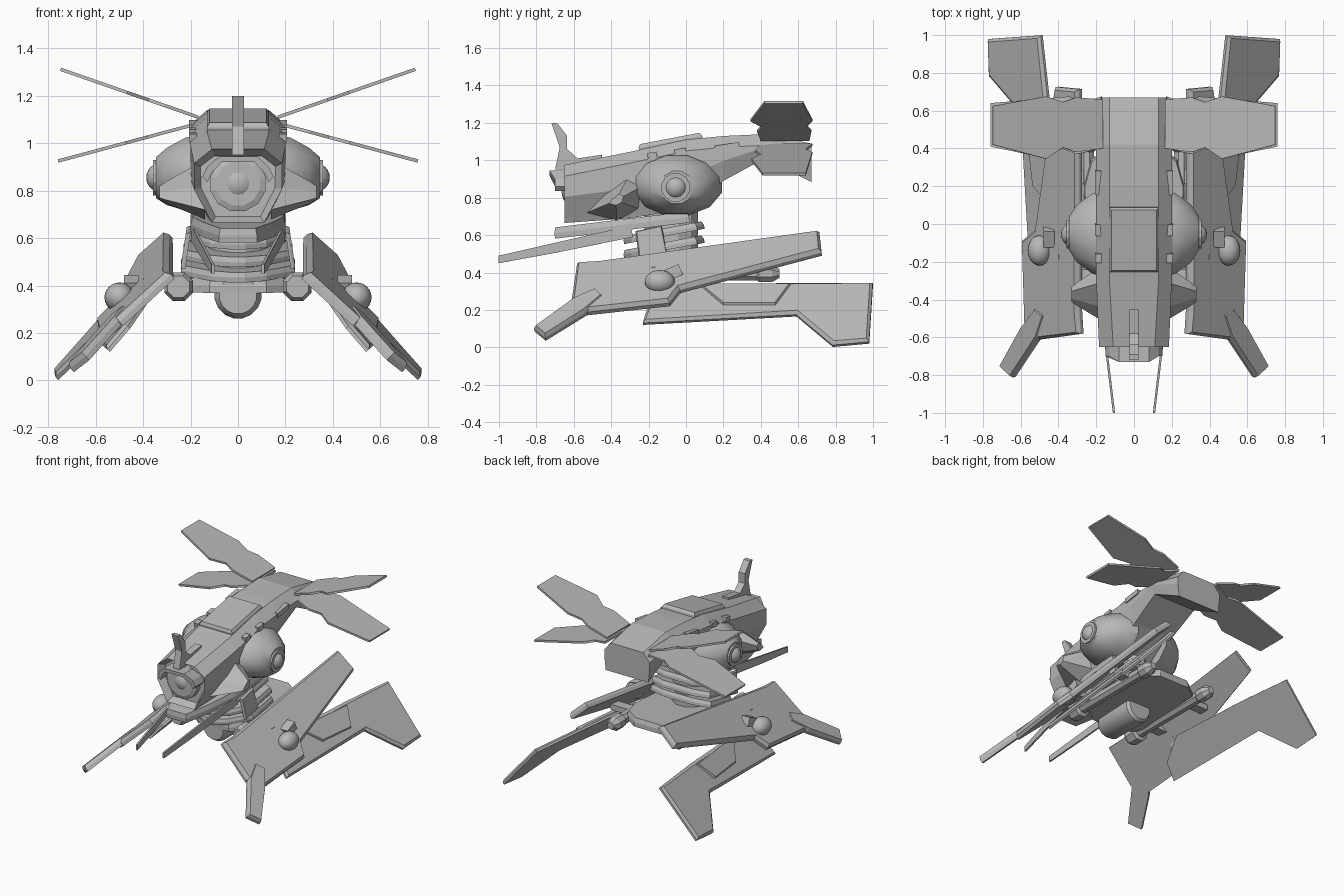
import bpy, bmesh, math
from mathutils import Vector, Matrix

if "Cube" in bpy.data.objects:
    bpy.data.objects.remove(bpy.data.objects["Cube"])

GREY = (0.48, 0.48, 0.48, 1)
mat = bpy.data.materials.new("hull_grey")
mat.use_nodes = True
mat.diffuse_color = GREY
mat.node_tree.nodes["Principled BSDF"].inputs["Base Color"].default_value = GREY


def finish(name, bm, mirror=False, smooth=False):
    bmesh.ops.recalc_face_normals(bm, faces=bm.faces)
    me = bpy.data.meshes.new(name)
    bm.to_mesh(me)
    bm.free()
    ob = bpy.data.objects.new(name, me)
    bpy.context.collection.objects.link(ob)
    me.materials.append(mat)
    if smooth:
        bpy.ops.object.select_all(action="DESELECT")
        ob.select_set(True)
        bpy.context.view_layer.objects.active = ob
        bpy.ops.object.shade_smooth_by_angle(angle=math.radians(35))
    if mirror:
        ob.modifiers.new("mirror", "MIRROR")
    return ob


def loft_mesh(rings):
    """Skin closed rings of equal length and cap both ends."""
    bm = bmesh.new()
    rows = [[bm.verts.new(p) for p in ring] for ring in rings]
    for a, b in zip(rows, rows[1:]):
        for i in range(len(a)):
            j = (i + 1) % len(a)
            bm.faces.new((a[i], a[j], b[j], b[i]))
    caps = [bm.faces.new(rows[0]), bm.faces.new(rows[-1])]
    bmesh.ops.recalc_face_normals(bm, faces=bm.faces)
    return bm, caps


def loft(name, rings, mirror=False, smooth=False):
    return finish(name, loft_mesh(rings)[0], mirror, smooth)


def plate(name, points, thick, chamfer=0.0, mirror=True):
    """Flat plate grown along +x or +z from an outline, with a chamfered outer rim."""
    pts = [Vector(p) for p in points]
    n = sum((a.cross(b) for a, b in zip(pts, pts[1:] + pts[:1])), Vector()).normalized()
    if n.x + n.z < 0:
        n = -n
    body = thick * (0.5 if chamfer else 1)
    bm, caps = loft_mesh([pts, [p + n * body for p in pts]])
    if chamfer:
        bmesh.ops.inset_region(bm, faces=[caps[1]], thickness=chamfer, depth=thick - body)
    return finish(name, bm, mirror)


def ball(name, loc, r, scale=(1, 1, 1), mirror=False):
    bm = bmesh.new()
    bmesh.ops.create_uvsphere(bm, u_segments=20, v_segments=12, radius=r)
    bmesh.ops.transform(bm, verts=bm.verts, matrix=Matrix.Translation(loc) @ Matrix.Diagonal((*scale, 1)))
    return finish(name, bm, mirror, True)


def box(name, loc, size, mirror=False, tilt=0.0):
    bm = bmesh.new()
    bmesh.ops.create_cube(bm, size=1)
    m = Matrix.Translation(loc) @ Matrix.Rotation(tilt, 4, "X") @ Matrix.Diagonal((*size, 1))
    bmesh.ops.transform(bm, verts=bm.verts, matrix=m)
    return finish(name, bm, mirror)


def circle(n, r1, r2, place):
    return [place(r1 * math.cos(2 * math.pi * (i + 0.5) / n),
                  r2 * math.sin(2 * math.pi * (i + 0.5) / n)) for i in range(n)]


def tube(name, x, z, stations, sides, mirror=False, smooth=False):
    """Turned part along y from (y, radius) stations."""
    return loft(name, [circle(sides, r, r, lambda a, b, y=y: (x + a, y, z + b))
                       for y, r in stations], mirror, smooth)


# Fuselage: eight-sided sections from nose to tail
def section(y, top, xt, side, bottom, xb):
    half = [(xt, top), (side, top - 0.06), (side, (top * 0.45 + bottom * 0.55)), (xb, bottom)]
    return [(x, y, z) for x, z in half] + [(-x, y, z) for x, z in reversed(half)]


bm, caps = loft_mesh([
    section(-0.65, 0.975, 0.11, 0.185, 0.665, 0.11),
    section(-0.30, 1.045, 0.13, 0.20, 0.69, 0.13),
    section(0.0, 1.11, 0.13, 0.20, 0.74, 0.15),
    section(0.2, 1.13, 0.13, 0.20, 0.89, 0.16),
    section(0.42, 1.14, 0.13, 0.20, 1.01, 0.17),
    section(0.67, 1.09, 0.13, 0.18, 0.885, 0.17)])
bmesh.ops.inset_region(bm, faces=[caps[0]], thickness=0.03, depth=-0.05)
finish("fuselage", bm)

# Nose sensor, its ring and the brow over it
ball("nose_sensor", (0, -0.58, 0.83), 0.085)
tube("nose_ring", 0, 0.83, [(-0.59, 0.12), (-0.64, 0.12), (-0.65, 0.095)], 12)
brow = [(0.15, 0.86), (0.13, 0.90), (0.08, 0.945)]
brow += [(-x, z) for x, z in reversed(brow)]
brow += [(x * 0.86, z - 0.025) for x, z in reversed(brow)]
loft("nose_brow", [[(x, y - (0.03 if abs(x) < 0.1 else 0), z) for x, z in brow] for y in (-0.6, -0.7)])

# Upright fin on the nose
fin = [(-0.72, 1.2), (-0.69, 1.2), (-0.635, 1.13), (-0.635, 1.06), (-0.58, 1.01), (-0.45, 1.03),
       (-0.45, 0.98), (-0.64, 0.95), (-0.7, 0.95), (-0.675, 1.07)]
plate("nose_fin", [(-0.025, y, z) for y, z in fin], 0.05, mirror=False)

# Roof plate and side vents
plate("roof_plate", [(-0.13, -0.25, 1.05), (0.13, -0.25, 1.05), (0.13, 0.09, 1.115), (-0.13, 0.09, 1.115)],
      0.035, 0.015, False)
for i, (y, z, length) in enumerate([(-0.18, 1.025, 0.05), (-0.03, 1.045, 0.06), (0.22, 1.07, 0.13)]):
    box(f"roof_vent_{i + 1}", (0.19, y, z), (0.035, length, 0.035), True, 0.15)

# Engine pods with round lamps
pod = [(0.12, 0.25, 0.17, 0.87), (0.22, 0.22, 0.16, 0.87), (0.30, 0.16, 0.125, 0.86), (0.345, 0.09, 0.09, 0.855)]
loft("engine_pod", [circle(12, ry, rz, lambda a, b, x=x, z=z: (x, -0.05 + a, z + b))
                    for x, ry, rz, z in pod], True, True)
loft("engine_lamp_rim", [circle(12, 0.078, 0.078, lambda a, b, x=x: (x, -0.055 + a, 0.855 + b))
                         for x in (0.33, 0.358)], True)
ball("engine_lamp", (0.325, -0.055, 0.855), 0.062, mirror=True)

# Pointed cheek fairings ahead of the pods
cheek = [(-0.53, 0.72), (-0.45, 0.82), (-0.3, 0.93), (-0.2, 0.88), (-0.25, 0.74), (-0.37, 0.68)]
loft("cheek_fairing", [[(x, -0.375 + (y + 0.375) * k, 0.785 + (z - 0.785) * k) for y, z in cheek]
                       for x, k in ((0.14, 1), (0.30, 0.38), (0.33, 0.24))], True)


# Four tail blades
def blade(name, outline, tip_z, root_z):
    slope = (tip_z - root_z) / 0.56
    plate(name, [(x, y, root_z + (x - 0.19) * slope) for x, y in outline], 0.014)


blade("upper_tail_blade", [(0.17, 0.40), (0.31, 0.38), (0.38, 0.405), (0.47, 0.345), (0.75, 0.42),
                           (0.75, 0.625), (0.47, 0.675), (0.38, 0.645), (0.31, 0.67), (0.17, 0.66)], 1.305, 1.11)
blade("lower_tail_blade", [(0.17, 0.40), (0.3, 0.37), (0.38, 0.40), (0.47, 0.35), (0.757, 0.41),
                           (0.757, 0.64), (0.34, 0.675), (0.275, 0.64), (0.17, 0.675)], 0.92, 1.07)


# Chin plate and stacked turret neck, each tilted up to the rear
def deck(name, half, z, tilt, thick, chamfer=0.01):
    ring = half + [(-x, y) for x, y in reversed(half)]
    plate(name, [(x, y, z + tilt * y) for x, y in ring], thick, chamfer, False)


deck("chin_plate", [(0.08, -0.70), (0.15, -0.5), (0.2, -0.3), (0.2, 0.02)], 0.665, 0.12, 0.06)
loft("neck_core", [circle(12, 0.13, 0.15, lambda a, b, z=z: (a, -0.08 + b, z)) for z in (0.42, 0.75)])
for i, (z, w) in enumerate([(0.615, 0.2), (0.54, 0.23), (0.475, 0.24)]):
    deck(f"neck_layer_{i + 1}", [(0.03, -0.33), (0.12, -0.29), (w, -0.17), (w, 0.06), (0.12, 0.1)],
         z, 0.19, 0.042)
neck_guard = [(-0.25, 0.47), (-0.27, 0.62), (-0.13, 0.65), (-0.1, 0.5)]
plate("neck_guard", [(0.2 + (0.62 - z) * 0.15, y, z) for y, z in neck_guard], 0.02, 0.008)

# Base plate, belly drum, side tubes and arms
deck("base_plate", [(0.12, -0.28), (0.2, -0.22), (0.26, -0.05), (0.27, 0.2), (0.23, 0.34), (0.12, 0.42)],
     0.38, 0.04, 0.06)
tube("belly_drum", 0, 0.36, [(-0.28, 0.08), (-0.25, 0.1), (0.04, 0.1), (0.06, 0.085)], 16, smooth=True)
tube("side_tube", 0.25, 0.395, [(-0.34, 0.03), (-0.34, 0.05), (-0.31, 0.065), (-0.24, 0.065), (-0.23, 0.04),
                                (0.38, 0.04), (0.39, 0.05), (0.46, 0.05), (0.5, 0.025)], 8, True)
for y in (-0.15, 0.25):
    box("tube_arm", (0.3, y, 0.41), (0.2, 0.07, 0.04), True)

# Forward gun blades
gun = [(-1, 0.49), (-0.3, 0.65), (-0.28, 0.59), (-0.7, 0.505), (-1, 0.45)]
plate("gun_blade", [(0.1 + 0.12 * (1 + y), y, z) for y, z in gun], 0.012)


# Side skirts with forward winglets and lamps
def on_skirt(y, z, out=0.0):
    top = 0.44 + 0.137 * (y + 0.52)
    return (0.265 + (top - z) / 0.9 + out, y, z)


skirt = [(-0.58, 0.43), (-0.46, 0.44), (0.715, 0.6), (0.727, 0.49), (-0.03, 0.29), (-0.085, 0.22),
         (-0.54, 0.17), (-0.61, 0.23)]
plate("side_skirt", [on_skirt(y, z) for y, z in skirt], 0.045, 0.018)
winglet = [(-0.60, 0.24), (-0.81, 0.085), (-0.75, 0.035), (-0.54, 0.165), (-0.44, 0.25), (-0.48, 0.29)]
plate("skirt_winglet", [on_skirt(y, z, 0.012) for y, z in winglet], 0.045, 0.012)
ball("skirt_lamp", (0.5, -0.14, 0.35), 0.07, (0.9, 1.15, 0.9), True)
box("skirt_lamp_hood", (0.45, -0.07, 0.40), (0.06, 0.09, 0.06), True, 0.4)


# Rear skis with a raised panel
def on_ski(y, z, out=0.0):
    return (0.47 + (0.35 - z) / 1.12 - 0.11 * (1 - y) + out, y, z)


ski = [(-0.23, 0.12), (-0.2, 0.22), (-0.02, 0.32), (0.57, 0.335), (1, 0.335), (0.98, 0.02), (0.785, 0.002),
       (0.59, 0.165)]
plate("rear_ski", [on_ski(y, z) for y, z in ski], 0.03, 0.02)
panel = [(0.07, 0.33), (0.2, 0.22), (0.48, 0.22), (0.56, 0.33)]
plate("ski_panel", [on_ski(y, z, 0.028) for y, z in panel], 0.022, 0.008)
